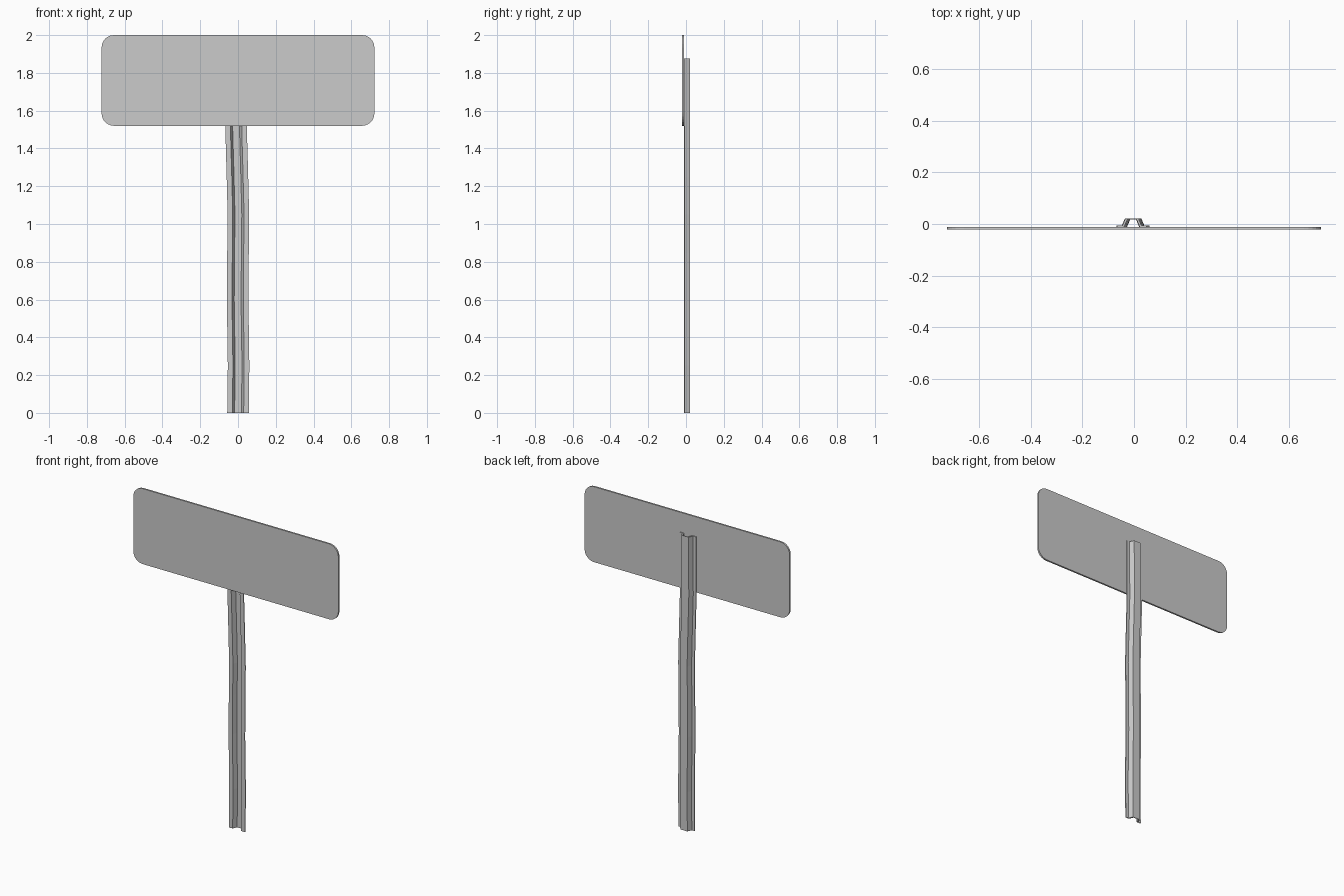
import bpy, bmesh, math

cube = bpy.data.objects.get("Cube")
if cube:
    bpy.data.objects.remove(cube, do_unlink=True)

# One plain metal colour
metal = bpy.data.materials.new("grey_metal")
metal.use_nodes = True
colour = (0.6, 0.6, 0.6, 1.0)
metal.diffuse_color = colour
metal.node_tree.nodes["Principled BSDF"].inputs["Base Color"].default_value = colour


def make_object(name, bm):
    bmesh.ops.recalc_face_normals(bm, faces=bm.faces)
    mesh = bpy.data.meshes.new(name)
    bm.to_mesh(mesh)
    bm.free()
    mesh.materials.append(metal)
    obj = bpy.data.objects.new(name, mesh)
    bpy.context.collection.objects.link(obj)
    return obj


def rounded_panel(name, half_w, z0, z1, y0, y1, radius, steps=6):
    """Flat sheet with rounded corners, extruded through its thickness."""
    bm = bmesh.new()
    corners = [(half_w, z1), (-half_w, z1), (-half_w, z0), (half_w, z0)]
    verts = []
    for i, (x, z) in enumerate(corners):
        cx = x - math.copysign(radius, x)
        cz = z1 - radius if z == z1 else z0 + radius
        for s in range(steps + 1):
            a = math.radians(90) * (i + s / steps)
            verts.append(bm.verts.new((cx + radius * math.cos(a), y0,
                                       cz + radius * math.sin(a))))
    face = bm.faces.new(verts)
    out = bmesh.ops.extrude_face_region(bm, geom=[face], use_keep_orig=True)
    moved = [g for g in out["geom"] if isinstance(g, bmesh.types.BMVert)]
    bmesh.ops.translate(bm, verts=moved, vec=(0, y1 - y0, 0))
    return make_object(name, bm)


def channel_post(name, half_profile, path):
    """Loft a closed, mirrored hat-channel section along a slightly bent path."""
    bm = bmesh.new()
    section = half_profile + [(-x, y) for x, y in reversed(half_profile)]
    rings = [[bm.verts.new((x + shift, y, z)) for x, y in section]
             for z, shift in path]
    n = len(section)
    for low, high in zip(rings, rings[1:]):
        for i in range(n):
            j = (i + 1) % n
            bm.faces.new((low[i], low[j], high[j], high[i]))
    for ring in (rings[0], rings[-1]):
        bm.faces.new(ring)
    bmesh.ops.triangulate(bm, faces=[f for f in bm.faces if len(f.verts) > 4])
    return make_object(name, bm)


# Sign panel
rounded_panel("sign_panel", 0.722, 1.52, 2.0, -0.022, -0.011, 0.065)

# Bent channel post: inner web, wall, flange front, flange edge, then outer side
half_section = [(0.018, 0.017), (0.030, -0.011), (0.057, -0.011),
                (0.057, -0.006), (0.037, -0.006), (0.025, 0.022)]
bend = [(0, 0), (0.25, 0.003), (0.6, -0.002), (0.85, 0), (1.05, 0.002),
        (1.25, -0.003), (1.5, -0.01), (1.875, -0.008)]
channel_post("channel_post", half_section, bend)
